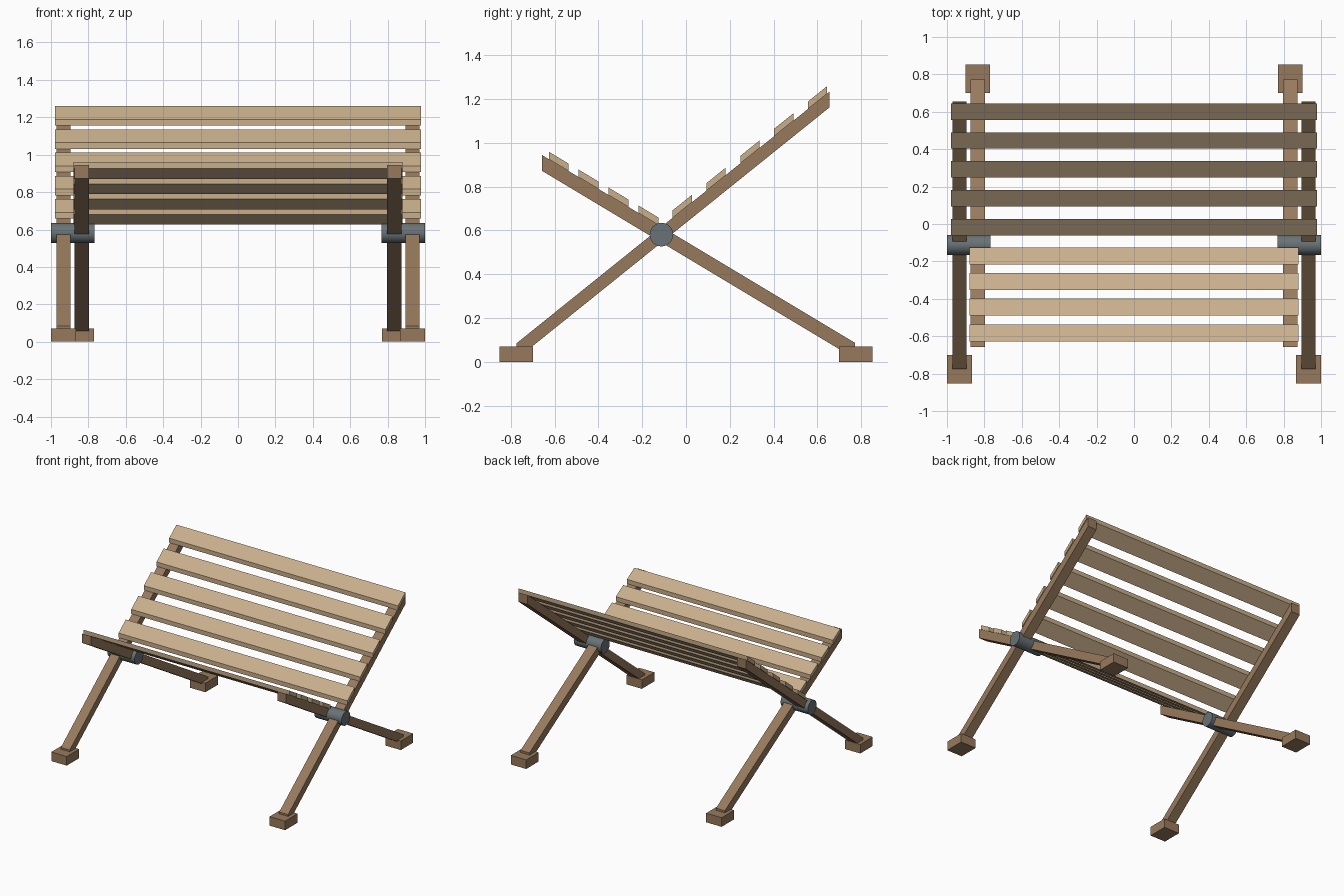
import bpy
import bmesh
import math

cube = bpy.data.objects.get("Cube")
if cube:
    bpy.data.objects.remove(cube, do_unlink=True)


def material(name, colour):
    mat = bpy.data.materials.new(name)
    mat.use_nodes = True
    mat.diffuse_color = (*colour, 1)
    bsdf = next(n for n in mat.node_tree.nodes if n.type == 'BSDF_PRINCIPLED')
    bsdf.inputs["Base Color"].default_value = (*colour, 1)
    return mat


BROWN = material("brown wood", (0.31, 0.195, 0.108))
TAN = material("tan wood", (0.58, 0.43, 0.262))
STEEL = material("slate metal", (0.14, 0.17, 0.18))


def prism(name, profile, x0, x1, mat):
    """Extrude a (y, z) outline along x."""
    bm = bmesh.new()
    face = bm.faces.new([bm.verts.new((x0, y, z)) for y, z in profile])
    ext = bmesh.ops.extrude_face_region(bm, geom=[face])
    moved = [v for v in ext["geom"] if isinstance(v, bmesh.types.BMVert)]
    bmesh.ops.translate(bm, verts=moved, vec=(x1 - x0, 0, 0))
    bmesh.ops.recalc_face_normals(bm, faces=bm.faces)
    mesh = bpy.data.meshes.new(name)
    bm.to_mesh(mesh)
    bm.free()
    mesh.materials.append(mat)
    obj = bpy.data.objects.new(name, mesh)
    bpy.context.collection.objects.link(obj)
    return obj


def slanted(y0, y1, line, thick):
    """Outline with upright ends whose lower edge follows line(y)."""
    return [(y0, line(y0)), (y1, line(y1)),
            (y1, line(y1) + thick), (y0, line(y0) + thick)]


PIVOT_Y, PIVOT_Z = -0.112, 0.581
BEAM = 0.072
SLAT = 0.034


def back_line(y):
    return PIVOT_Z - BEAM / 2 + 0.804 * (y - PIVOT_Y)


def seat_line(y):
    return PIVOT_Z - BEAM / 2 - 0.6 * (y - PIVOT_Y)


# Crossed beams, feet and pivots on both sides
for side, s in (("left", 1), ("right", -1)):
    for part, x, y0, y1, line, foot_y in (
            ("back", 0.933, -0.775, 0.656, back_line, -0.776),
            ("seat", 0.835, -0.658, 0.772, seat_line, 0.776)):
        prism(f"{part}_beam_{side}", slanted(y0, y1, line, BEAM),
              s * x - 0.038, s * x + 0.038, BROWN)
        prism(f"{part}_foot_{side}",
              slanted(foot_y - 0.076, foot_y + 0.076, lambda y: 0, 0.07),
              s * x - 0.066, s * x + 0.066, BROWN)
    sides = 24
    ring = [(PIVOT_Y + 0.054 * math.cos(math.tau * i / sides),
             PIVOT_Z + 0.054 * math.sin(math.tau * i / sides)) for i in range(sides)]
    pivot = prism(f"pivot_{side}", ring, s * 0.768, s * 1.0, STEEL)
    bpy.ops.object.select_all(action='DESELECT')
    pivot.select_set(True)
    bpy.context.view_layer.objects.active = pivot
    bpy.ops.object.shade_smooth_by_angle(angle=math.radians(40))


# Slats resting on the beams
def slats(name, count, start, step, width, half_length, line):
    for i in range(count):
        y = start + step * i
        prism(f"{name}_slat_{i + 1}",
              slanted(y - width / 2, y + width / 2, lambda v: line(v) + BEAM, SLAT),
              -half_length, half_length, TAN)


slats("back", 5, -0.017, 0.1545, 0.088, 0.978, back_line)
slats("seat", 4, -0.172, -0.1365, 0.091, 0.88, seat_line)
